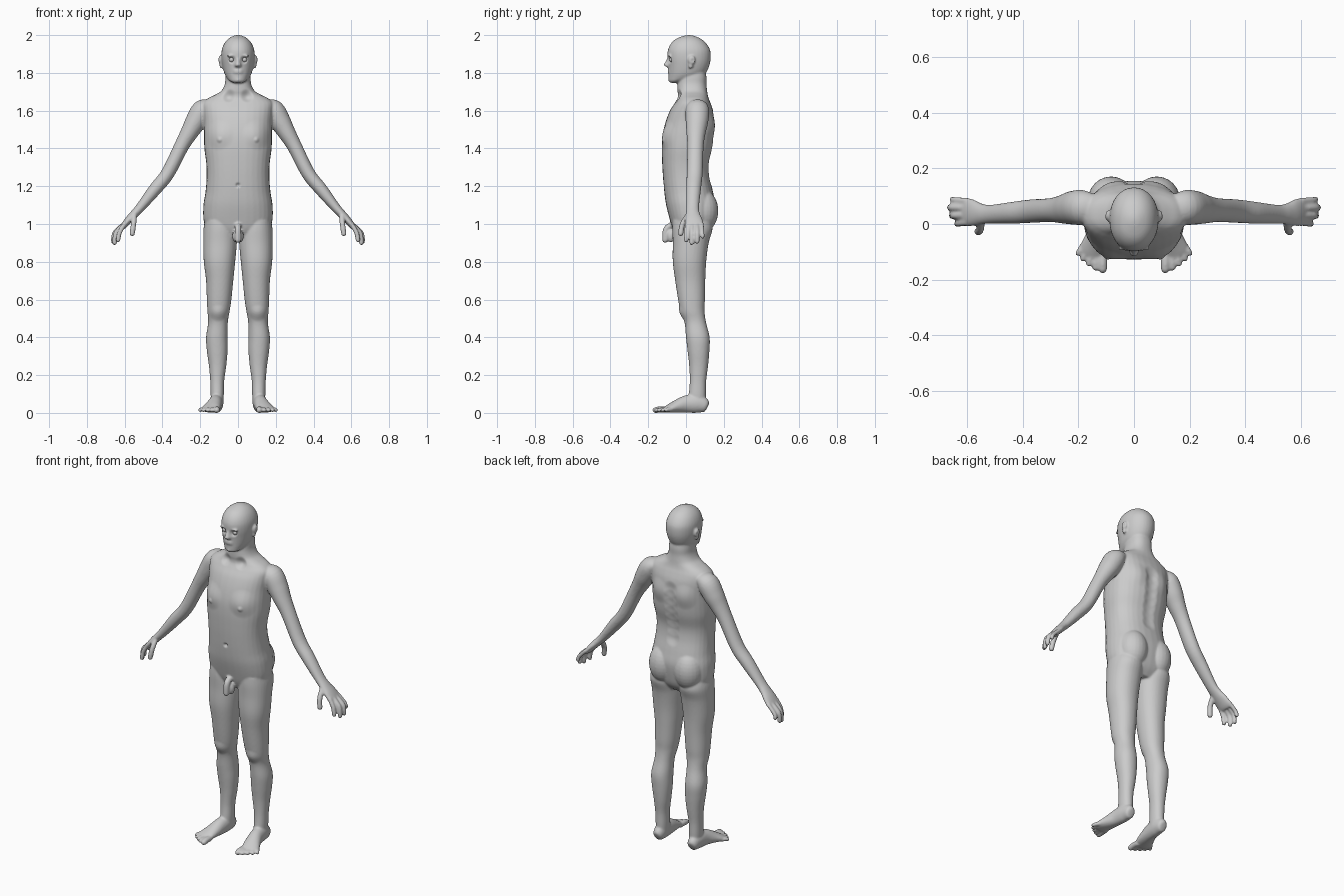
import bpy, bmesh, math
from mathutils import Vector, Matrix

bm = bmesh.new()
X, Y, Z = Vector((1, 0, 0)), Vector((0, 1, 0)), Vector((0, 0, 1))


def skin_rings(rings, sides):
    """Close a list of point rings into a solid, once per side."""
    for s in sides:
        vs = [[bm.verts.new((p.x * s, p.y, p.z)) for p in r] for r in rings]
        n = len(vs[0])
        for a, b in zip(vs, vs[1:]):
            for i in range(n):
                j = (i + 1) % n
                bm.faces.new((a[i], a[j], b[j], b[i]))
        bm.faces.new(vs[0][::-1])
        bm.faces.new(vs[-1])


def oval(c, u, v, ru, rv, e=2.0, n=32):
    pts = []
    for i in range(n):
        a = 2 * math.pi * i / n
        ca, sa = math.cos(a), math.sin(a)
        pts.append(c + u * math.copysign(abs(ca) ** (2 / e), ca) * ru
                   + v * math.copysign(abs(sa) ** (2 / e), sa) * rv)
    return pts


def spline(rows, steps=5):
    """Catmull-Rom interpolation of profile rows."""
    out = []
    for i in range(len(rows) - 1):
        p = [rows[max(0, min(len(rows) - 1, i + k))] for k in (-1, 0, 1, 2)]
        for s in range(steps):
            t = s / steps
            out.append([0.5 * (2 * b + (c - a) * t + (2 * a - 5 * b + 4 * c - d) * t * t
                               + (3 * b - a - 3 * c + d) * t ** 3) for a, b, c, d in zip(*p)])
    return out + [list(rows[-1])]


def stack(rows, sides=(1,), e=2.0):
    """Level slices: z, centre x, half width, front y, back y."""
    skin_rings([oval(Vector((x, (f + b) / 2, z)), X, Y, h, (b - f) / 2, e)
                for z, x, h, f, b in spline(rows)], sides)


def limb(rows, ref=Y, sides=(1, -1), e=2.0):
    """Slices across a path: x, y, z, radius across, radius along ref."""
    rows = spline(rows)
    rings = []
    for i, r in enumerate(rows):
        t = Vector(rows[min(i + 1, len(rows) - 1)][:3]) - Vector(rows[max(i - 1, 0)][:3])
        u = ref.cross(t).normalized()
        v = t.normalized().cross(u)
        rings.append(oval(Vector(r[:3]), u, v, r[3], r[4], e))
    skin_rings(rings, sides)


def digit(pts, r, ref=Y, sides=(1, -1)):
    """Rounded finger or toe through three points."""
    a, b, c = map(Vector, pts)
    d = (c - b).normalized()
    rows = [(*a, r, r), (*b, r, r), (*(c - d * r), r * .95, r * .95),
            (*(c - d * r * .3), r * .7, r * .7), (*c, r * .2, r * .2)]
    limb(rows, ref, sides)


def blob(c, size, sides=(1, -1)):
    for s in sides:
        m = Matrix.Translation((c[0] * s, c[1], c[2])) @ Matrix.Diagonal((*size, 1))
        bmesh.ops.create_uvsphere(bm, u_segments=24, v_segments=16, radius=1, matrix=m)


# torso and neck
stack([(.93, 0, .11, -.05, .10), (.97, 0, .16, -.07, .13), (1.02, 0, .182, -.085, .145),
       (1.10, 0, .183, -.105, .155), (1.17, 0, .172, -.115, .143), (1.25, 0, .166, -.122, .125),
       (1.32, 0, .168, -.126, .122), (1.40, 0, .178, -.128, .14), (1.47, 0, .18, -.124, .148),
       (1.54, 0, .18, -.108, .15), (1.60, 0, .185, -.085, .143), (1.64, 0, .185, -.06, .13),
       (1.665, 0, .16, -.045, .12), (1.685, 0, .12, -.042, .115), (1.705, 0, .088, -.045, .112),
       (1.74, 0, .07, -.045, .108), (1.78, 0, .066, -.04, .108), (1.83, 0, .06, -.03, .1)], e=2.35)

# head
stack([(1.747, 0, .022, -.08, -.045), (1.757, 0, .042, -.09, -.01), (1.775, 0, .06, -.092, .07),
       (1.80, 0, .073, -.092, .105), (1.84, 0, .083, -.094, .124), (1.88, 0, .088, -.098, .131),
       (1.92, 0, .086, -.096, .128), (1.955, 0, .073, -.08, .108), (1.98, 0, .052, -.053, .08),
       (1.995, 0, .026, -.015, .046), (2.0, 0, .006, .01, .024)], e=2.1)

# nose, lips, brows, ears
stack([(1.878, 0, .007, -.1, -.08), (1.86, 0, .01, -.109, -.08), (1.845, 0, .016, -.117, -.08),
       (1.836, 0, .017, -.113, -.08), (1.83, 0, .01, -.1, -.08)])
for z in (1.802, 1.813):
    blob((0, -.087, z), (.026, .011, .006), (1,))
blob((.034, -.086, 1.889), (.024, .012, .007))
blob((0, -.08, 1.763), (.02, .014, .014), (1,))
blob((.093, .03, 1.868), (.011, .02, .024))
blob((.09, .025, 1.84), (.008, .012, .018))

# legs and buttocks
stack([(1.02, .095, .08, -.07, .13), (.97, .095, .088, -.072, .14), (.90, .095, .089, -.07, .12),
       (.80, .098, .083, -.07, .107), (.70, .097, .072, -.057, .102), (.60, .10, .065, -.042, .10),
       (.54, .103, .059, -.03, .098), (.48, .106, .052, -.008, .106), (.40, .112, .057, 0, .125),
       (.33, .11, .055, .008, .124), (.25, .108, .046, .017, .117), (.17, .11, .037, .02, .107),
       (.10, .11, .035, .015, .105), (.04, .11, .032, .01, .103)], (1, -1), 2.15)
blob((.082, .085, 1.07), (.084, .086, .115))

# groin
digit([(0, -.06, 1.0), (0, -.103, .975), (0, -.112, .9)], .017, Y, (1,))
blob((.012, -.08, .935), (.018, .022, .033))

# arms and palms
limb([(.14, .06, 1.63, .03, .045), (.185, .06, 1.605, .056, .062), (.222, .058, 1.545, .056, .06),
      (.257, .053, 1.485, .047, .051), (.30, .05, 1.41, .039, .043), (.372, .046, 1.268, .036, .042),
      (.44, .04, 1.183, .034, .039), (.515, .035, 1.09, .025, .034), (.55, .036, 1.052, .022, .038),
      (.58, .04, 1.02, .02, .048), (.605, .044, .99, .016, .051), (.615, .045, .975, .009, .042)])

# fingers and thumbs
for y0, y1, x, z, r in ((.006, 0, .637, .902, .0125), (.032, .03, .655, .888, .013),
                        (.058, .06, .662, .895, .0125), (.083, .09, .655, .922, .011)):
    digit([(.6, y0, 1.0), (x - .01, (y0 + y1) / 2, .955), (x, y1, z)], r)
digit([(.55, .015, 1.05), (.553, -.018, 1.0), (.562, -.03, .935)], .0145)

# feet and toes
limb([(.113, .115, .033, .012, .015), (.113, .105, .037, .028, .035), (.114, .06, .05, .036, .05),
      (.12, .0, .046, .038, .046), (.132, -.05, .034, .044, .034), (.145, -.09, .023, .049, .022),
      (.15, -.115, .017, .04, .014)], Z)
for xb, yb, xt, yt, r in ((.113, -.1, .112, -.177, .0165), (.134, -.1, .14, -.168, .0115),
                          (.152, -.095, .164, -.153, .0115), (.168, -.085, .187, -.135, .011),
                          (.182, -.075, .206, -.114, .011)):
    digit([(xb, yb, .018), ((xb + xt) / 2, (yb + yt) / 2, .018), (xt, yt, .0125)], r, Z)

# fuse all parts into one skin
bmesh.ops.recalc_face_normals(bm, faces=bm.faces[:])
me = bpy.data.meshes.new("body")
bm.to_mesh(me)
bm.free()
body = bpy.data.objects.new("body", me)
bpy.context.collection.objects.link(body)
rm = body.modifiers.new("fuse", 'REMESH')
rm.mode = 'VOXEL'
rm.voxel_size = .0055
sm = body.modifiers.new("soften", 'SMOOTH')
sm.factor = .5
sm.iterations = 5
bpy.context.view_layer.update()
me = bpy.data.meshes.new_from_object(body.evaluated_get(bpy.context.evaluated_depsgraph_get()))
body.modifiers.clear()
body.data = me

# sculpted details: centre, radius, push, both sides
dents = [((.034, -.092, 1.87), .026, (0, .015, 0), 1),      # eye sockets
         ((.10, -.10, 1.47), .085, (0, -.012, 0), 1),       # chest
         ((.10, -.125, 1.445), .02, (0, -.007, 0), 1),      # nipples
         ((0, -.12, 1.205), .016, (0, .012, 0), 0),         # navel
         ((.09, .15, 1.52), .08, (0, .01, 0), 1),           # shoulder blades
         ((.105, -.015, .53), .05, (0, -.008, 0), 1),       # kneecaps
         ((.05, -.05, 1.68), .04, (0, .016, -.004), 1),     # collar hollows
         ((.097, .035, 1.866), .014, (-.006, 0, 0), 1)]     # ear hollows
dents += [((0, .14, 1.25 + .05 * i), .05, (0, -.009, 0), 0) for i in range(7)]  # spine
for c, r, d, both in dents:
    for s in ((1, -1) if both else (1,)):
        cc, dd = Vector((c[0] * s, c[1], c[2])), Vector((d[0] * s, d[1], d[2]))
        for v in me.vertices:
            if abs(v.co.z - cc.z) < r:
                q = (v.co - cc).length_squared / (r * r)
                if q < 1:
                    v.co += dd * (1 - q) ** 2
for v in me.vertices:
    v.co.z = max(v.co.z, 0)
for p in me.polygons:
    p.use_smooth = True

# eyeballs
for s, side in ((1, "left"), (-1, "right")):
    bpy.ops.mesh.primitive_uv_sphere_add(segments=24, ring_count=16, radius=.0135,
                                         location=(.034 * s, -.074, 1.87))
    eye = bpy.context.object
    eye.name = side + "_eye"
    bpy.ops.object.shade_smooth()
